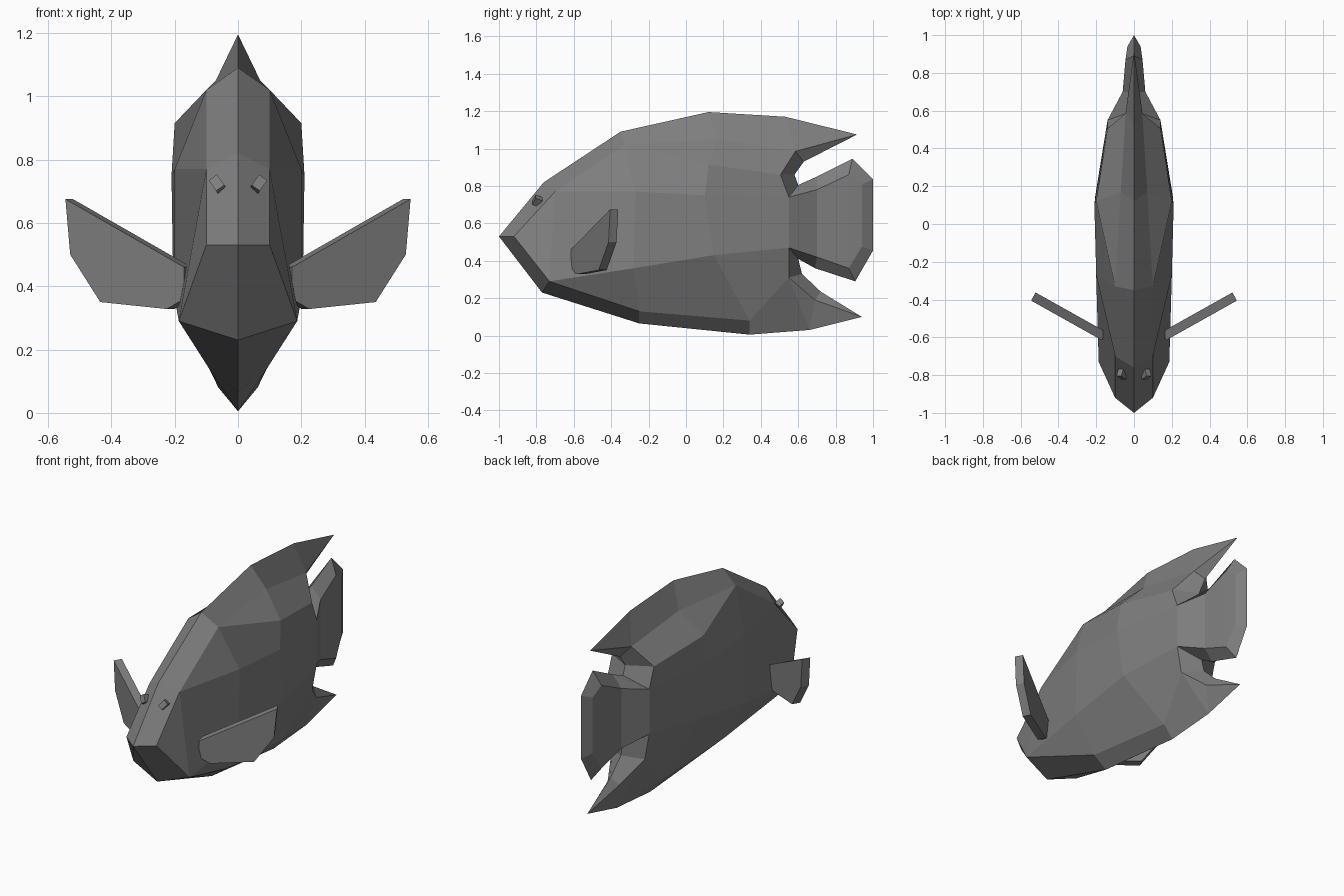
import bpy, bmesh, math
from mathutils import Vector, Matrix

cube = bpy.data.objects.get("Cube")
if cube:
    bpy.data.objects.remove(cube, do_unlink=True)

grey = bpy.data.materials.new("slate_grey")
grey.use_nodes = True
col = (0.21, 0.21, 0.21, 1)
grey.diffuse_color = col
grey.node_tree.nodes["Principled BSDF"].inputs["Base Color"].default_value = col


def finish(name, bm):
    bmesh.ops.remove_doubles(bm, verts=bm.verts, dist=0.0005)
    bmesh.ops.recalc_face_normals(bm, faces=bm.faces)
    me = bpy.data.meshes.new(name)
    bm.to_mesh(me)
    bm.free()
    me.materials.append(grey)
    ob = bpy.data.objects.new(name, me)
    bpy.context.scene.collection.objects.link(ob)
    return ob


def face(bm, pts):
    """Add a face on both sides, dropping repeated corners."""
    loop = [p for i, p in enumerate(pts) if p not in pts[:i]]
    if len(loop) > 2:
        for s in (1, -1):
            bm.faces.new([bm.verts.new((s * x, y, z)) for x, y, z in loop])


def strip(bm, a, b):
    for i in range(len(a) - 1):
        face(bm, [a[i], a[i + 1], b[i + 1], b[i]])


# Body half rings: ridge, fin base, shoulder, side, flank, lower edge, keel
lip, brow, jaw, chin = (.1, -.92, .53), (.1, -.7, .77), (.187, -.73, .29), (0, -.77, .23)
cheek = (.1, -.33, 1.02)
rings = [
    [(0, -1, .53), lip, lip, lip, jaw, jaw, chin],
    [(0, -.76, .82), brow, brow, brow, jaw, jaw, chin],
    [(0, -.35, 1.09), cheek, cheek, (.2, -.27, .77), (.2, -.28, .36),
     (.085, -.25, .13), (0, -.25, .065)],
    [(0, .12, 1.195), (.07, .17, 1.05), (.2, .12, .915), (.21, .1, .75),
     (.205, .15, .43), (.062, .34, .08), (0, .34, .005)],
    [(0, .53, 1.17), (.045, .585, .985), (.14, .505, .86), (.14, .55, .74),
     (.14, .55, .47), (.11, .55, .31), (0, .66, .03)],
]
bm = bmesh.new()
for a, b in zip(rings, rings[1:]):
    strip(bm, a, b)
face(bm, [rings[0][0], lip, jaw, chin])

# Dorsal tip, tail fin and lower fin: outer edge joined to a centre rim
ridge, fin_base, shoulder, side, flank, lower, keel = rings[-1]
top_tip, low_tip, low_fin = (0, .915, 1.075), (0, .94, .1), (.04, .69, .19)
tail_up = [(.06, .7, .78), (.045, .87, .86), (.035, .94, .81)]
tail_down = [(.06, .7, .42), (.045, .87, .36), (.035, .94, .475)]
outer = [top_tip, fin_base, shoulder, side, *tail_up, *tail_down[::-1],
         flank, lower, low_fin, low_tip]
rim = [(.915, 1.075), (.63, .93), (.58, .86), (.6, .805), (.7, .85), (.89, .945),
       (1, .835), (1, .455), (.905, .29), (.69, .36), (.6, .41), (.62, .33),
       (.72, .235), (.94, .1)]
strip(bm, outer, [(0, y, z) for y, z in rim])
strip(bm, [side] + tail_up, [flank] + tail_down)
face(bm, [ridge, fin_base, top_tip])
face(bm, [lower, keel, low_fin])
face(bm, [keel, low_tip, low_fin])
finish("fish_body", bm)

# Side fins: slanted slabs swept backwards
outline = [(.17, .46), (.545, .675), (.53, .5), (.435, .35), (.225, .328), (.17, .36)]
for sign, name in ((1, "left"), (-1, "right")):
    bm = bmesh.new()
    front = [bm.verts.new((sign * x, -.61 + .56 * (x - .18), z)) for x, z in outline]
    slab = bm.faces.new(front)
    ext = bmesh.ops.extrude_face_region(bm, geom=[slab])
    moved = [v for v in ext["geom"] if isinstance(v, bmesh.types.BMVert)]
    bmesh.ops.translate(bm, verts=moved, vec=Vector((-sign * .024, .043, 0)))
    finish(name + "_side_fin", bm)

    # Eye: small tilted block
    bm = bmesh.new()
    m = (Matrix.Translation((sign * .063, -.795, .72))
         @ Matrix.Rotation(sign * math.radians(35), 4, 'Y')
         @ Matrix.Rotation(math.radians(-25), 4, 'X'))
    bmesh.ops.create_cube(bm, size=1, matrix=m @ Matrix.Diagonal((.032, .04, .045, 1)))
    finish(name + "_eye", bm)
